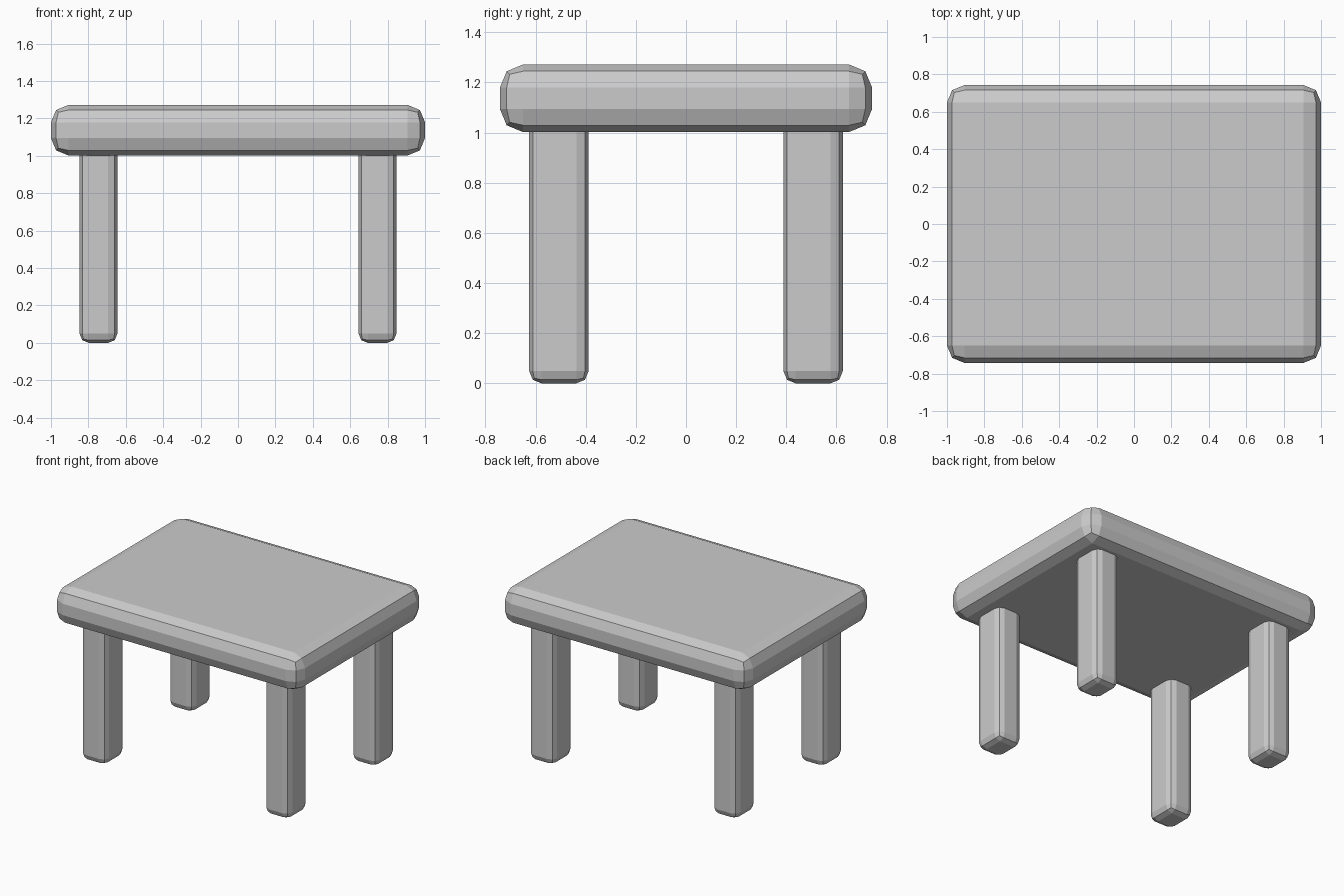
import bpy

cube = bpy.data.objects.get("Cube")
if cube:
    bpy.data.objects.remove(cube, do_unlink=True)

# Single plain grey finish
grey = bpy.data.materials.new("light_grey")
grey.use_nodes = True
COLOUR = (0.6, 0.6, 0.6, 1)
grey.diffuse_color = COLOUR
grey.node_tree.nodes["Principled BSDF"].inputs["Base Color"].default_value = COLOUR


def rounded_box(name, centre, size, bevel):
    """Box with every edge rounded over by two flat facets."""
    bpy.ops.mesh.primitive_cube_add(size=1, location=centre)
    box = bpy.context.object
    box.name = name
    box.scale = size
    bpy.ops.object.transform_apply(location=False, rotation=False, scale=True)
    mod = box.modifiers.new("rounding", "BEVEL")
    mod.width = bevel
    mod.segments = 2
    mod.limit_method = "NONE"
    box.data.materials.append(grey)
    return box


# Thick slab top
rounded_box("table_top", (0, 0, 1.137), (2, 1.485, 0.27), 0.093)

# Four legs, sunk a little way into the slab
for end, y in (("front", -0.507), ("back", 0.507)):
    for side, x in (("right", -0.746), ("left", 0.746)):
        rounded_box(f"{end}_{side}_leg", (x, y, 0.54), (0.202, 0.237, 1.08), 0.049)
